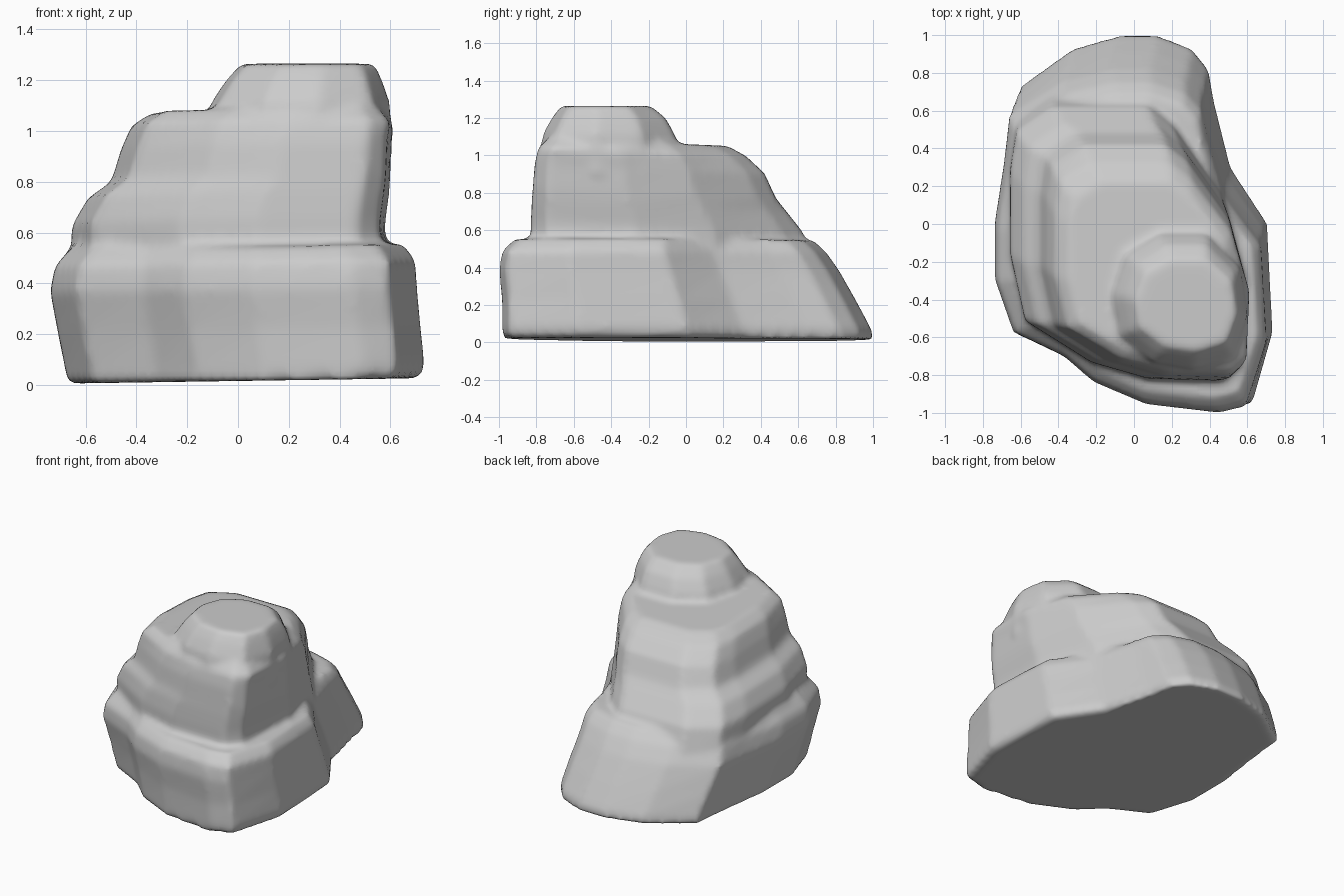
import bpy
import bmesh

cube = bpy.data.objects.get("Cube")
if cube:
    bpy.data.objects.remove(cube, do_unlink=True)


def loft(bm, outline, boxes, tilt_x=0.0, tilt_y=0.0):
    """Stack copies of an outline, each stretched to left, right, front, back at a height."""
    xs = [p[0] for p in outline]
    ys = [p[1] for p in outline]
    min_x, min_y = min(xs), min(ys)
    span_x, span_y = max(xs) - min_x, max(ys) - min_y
    rings = []
    for left, right, front, back, height in boxes:
        ring = []
        for px, py in outline:
            x = left + (px - min_x) / span_x * (right - left)
            y = front + (py - min_y) / span_y * (back - front)
            ring.append(bm.verts.new((x, y, height + tilt_x * x + tilt_y * y)))
        rings.append(ring)
    count = len(outline)
    for low, high in zip(rings, rings[1:]):
        for i in range(count):
            j = (i + 1) % count
            bm.faces.new((low[i], low[j], high[j], high[i]))
    bm.faces.new(rings[0][::-1])
    bm.faces.new(rings[-1])


bm = bmesh.new()

# Wide foot with the front ledge and the sloping back
foot_outline = [
    (.1, 1), (-.1, 1), (-.36, .93), (-.65, .73), (-.68, .45), (-.73, .1),
    (-.73, -.22), (-.63, -.53), (-.36, -.67), (-.2, -.82), (.08, -.95),
    (.47, -1), (.62, -.96), (.73, -.58), (.7, 0), (.5, .3), (.41, .65),
    (.38, .82), (.29, .93)]
foot_boxes = [
    (-.67, .72, -.98, 1, .015),
    (-.68, .735, -.985, .99, .07),
    (-.71, .72, -.985, .91, .22),
    (-.74, .705, -1, .82, .38),
    (-.72, .7, -.985, .75, .48),
    (-.66, .65, -.92, .68, .545)]
loft(bm, foot_outline, foot_boxes, tilt_x=.015)

# Tall middle block with steep front and right walls
core_outline = [
    (.15, .52), (-.3, .52), (-.47, .4), (-.5, .2), (-.5, -.2), (-.43, -.52),
    (-.12, -.72), (.15, -.8), (.5, -.81), (.58, -.73), (.6, -.3), (.5, .08),
    (.27, .42)]
core_boxes = [
    (-.66, .58, -.83, .7, .4),
    (-.655, .58, -.83, .62, .62),
    (-.59, .595, -.825, .53, .73),
    (-.5, .6, -.82, .48, .79),
    (-.46, .605, -.81, .42, .92),
    (-.42, .615, -.79, .32, 1.01),
    (-.34, .57, -.74, .22, 1.06)]
loft(bm, core_outline, core_boxes, tilt_y=-.04)

# Rounded knob at the summit
knob_outline = [
    (.4, 1), (-.3, 1), (-.8, .7), (-1, .1), (-.9, -.5), (-.4, -.9),
    (.2, -1), (.8, -.8), (1, -.2), (.9, .5)]
knob_boxes = [
    (-.12, .61, -.78, -.03, .9),
    (-.11, .6, -.77, -.06, 1.11),
    (-.05, .57, -.72, -.11, 1.2),
    (.01, .54, -.67, -.19, 1.265)]
loft(bm, knob_outline, knob_boxes)

bmesh.ops.recalc_face_normals(bm, faces=bm.faces[:])
mesh = bpy.data.meshes.new("boulder")
bm.to_mesh(mesh)
bm.free()
boulder = bpy.data.objects.new("boulder", mesh)
bpy.context.collection.objects.link(boulder)

# Fuse the masses into one weathered surface
fuse = boulder.modifiers.new("fuse", "REMESH")
fuse.mode = "VOXEL"
fuse.voxel_size = .022
fuse.use_smooth_shade = True
wear = boulder.modifiers.new("wear", "SMOOTH")
wear.factor = .5
wear.iterations = 5

# Plain grey stone
stone = bpy.data.materials.new("grey_stone")
stone.use_nodes = True
colour = (.6, .6, .6, 1)
stone.diffuse_color = colour
stone.node_tree.nodes["Principled BSDF"].inputs["Base Color"].default_value = colour
mesh.materials.append(stone)
